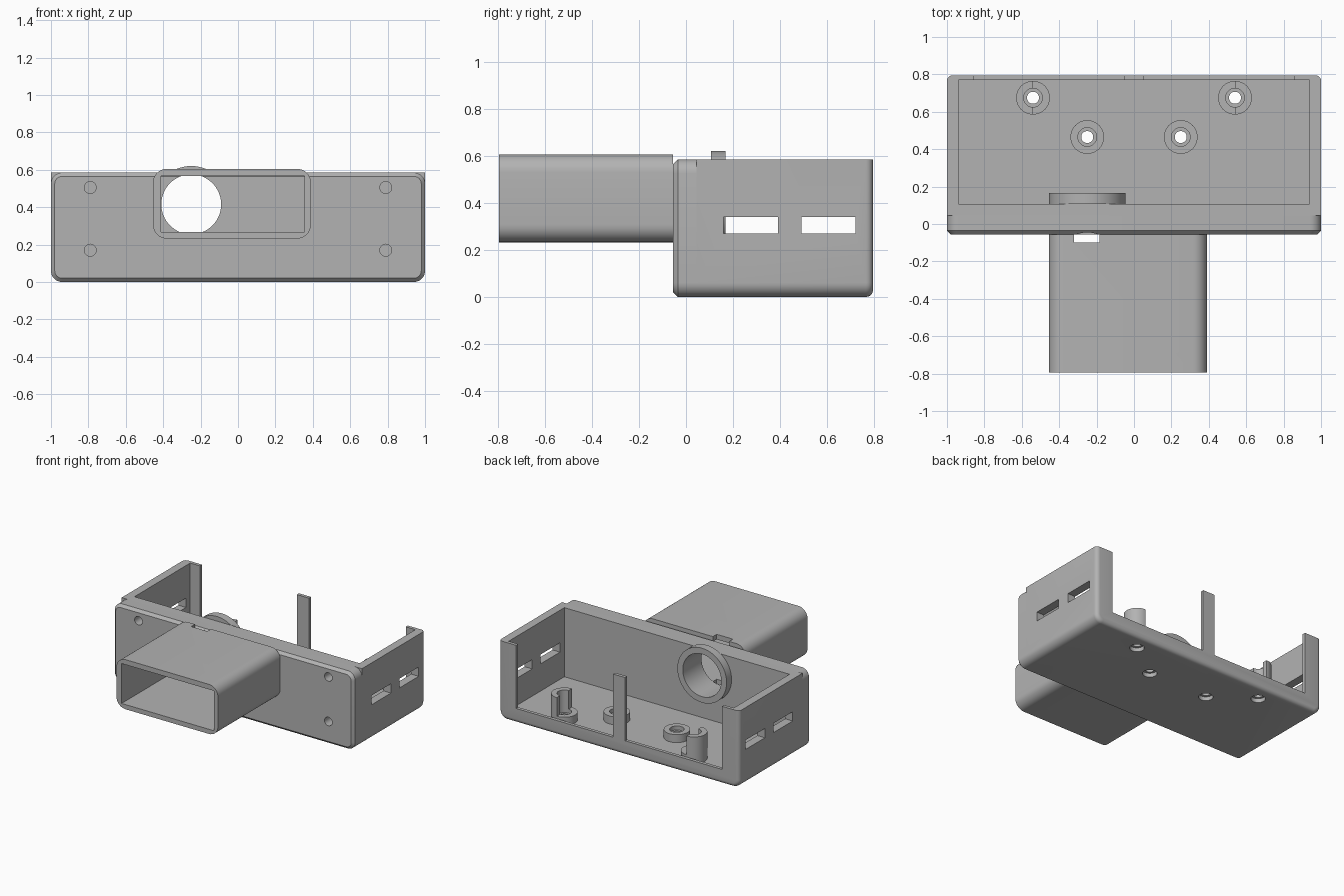
import bpy, bmesh, math
from mathutils import Matrix, Vector

old = bpy.data.objects.get("Cube")
if old:
    bpy.data.objects.remove(old, do_unlink=True)

grey = bpy.data.materials.new("plain_grey")
grey.use_nodes = True
GREY = (0.45, 0.45, 0.45, 1)
grey.diffuse_color = GREY
grey.node_tree.nodes["Principled BSDF"].inputs["Base Color"].default_value = GREY


def finish(name, bm):
    bmesh.ops.recalc_face_normals(bm, faces=bm.faces)
    me = bpy.data.meshes.new(name)
    bm.to_mesh(me)
    bm.free()
    me.materials.append(grey)
    ob = bpy.data.objects.new(name, me)
    bpy.context.collection.objects.link(ob)
    return ob


def bevel(bm, test, width, segments):
    """Bevel the edges whose two end points pass the test."""
    edges = [e for e in bm.edges if test(e.verts[0].co, e.verts[1].co)]
    bmesh.ops.bevel(bm, geom=edges, offset=width, segments=segments,
                    profile=0.5, affect='EDGES')


def box_bm(x0, x1, y0, y1, z0, z1):
    bm = bmesh.new()
    bmesh.ops.create_cube(bm, size=1)
    bmesh.ops.scale(bm, vec=(x1 - x0, y1 - y0, z1 - z0), verts=bm.verts)
    bmesh.ops.translate(bm, vec=((x0 + x1) / 2, (y0 + y1) / 2, (z0 + z1) / 2), verts=bm.verts)
    return bm


def box(name, *bounds):
    return finish(name, box_bm(*bounds))


def cylinder(name, centre, radius, depth, axis='Z', sides=48):
    bm = bmesh.new()
    turn = Matrix.Rotation(math.pi / 2, 4, 'X') if axis == 'Y' else Matrix()
    bmesh.ops.create_cone(bm, cap_ends=True, segments=sides, radius1=radius, radius2=radius,
                          depth=depth, matrix=Matrix.Translation(centre) @ turn)
    return finish(name, bm)


def cut(target, cutters):
    """Subtract each cutter from the target and bake the result."""
    for c in cutters:
        mod = target.modifiers.new("cut", 'BOOLEAN')
        mod.operation, mod.solver, mod.object = 'DIFFERENCE', 'EXACT', c
    bpy.context.view_layer.update()
    deps = bpy.context.evaluated_depsgraph_get()
    me = bpy.data.meshes.new_from_object(target.evaluated_get(deps))
    target.modifiers.clear()
    target.data = me


def discard(cutters):
    for c in cutters:
        bpy.data.objects.remove(c, do_unlink=True)


def along_y(a, b):
    return abs(a.y - b.y) > 0.05


FRONT, SPLIT, BACK, TOP = -0.055, 0.045, 0.795, 0.585
FLOOR, INNER = 0.065, 0.937
PORT = Vector((-0.25, 0, 0.415))
parts = []

# Front plate with rounded corners and a chamfered front rim
bm = box_bm(-1, 1, FRONT, SPLIT, 0, TOP)
bevel(bm, along_y, 0.06, 8)
bevel(bm, lambda a, b: max(a.y, b.y) < FRONT + 0.001, 0.02, 1)
front_plate = finish("front_plate", bm)

# Tray: rounded below and at the back, square along the top
bm = box_bm(-1, 1, SPLIT, BACK, 0, TOP)
bevel(bm, lambda a, b: along_y(a, b) and a.z < 0.01, 0.06, 8)
bevel(bm, lambda a, b: min(a.y, b.y) > BACK - 0.001 and min(a.z, b.z) < TOP - 0.01, 0.03, 5)
tray = finish("tray", bm)

# Cavity, back openings and side slots
cutters = [box("cavity", -INNER, INNER, 0.108, 0.77, FLOOR, 1),
           box("back_opening_left", 0.05, 0.857, 0.7, 1, 0.11, 1),
           box("back_opening_right", -0.857, -0.05, 0.7, 1, 0.11, 1)]
for y0, y1 in ((0.16, 0.39), (0.49, 0.72)):
    cutters.append(box("side_slot", -1.2, 1.2, y0, y1, 0.27, 0.34))

# Floor screw holes, recessed from below
mounts = [(-0.54, 0.675), (0.54, 0.675), (-0.25, 0.465), (0.25, 0.465)]
for x, y in mounts:
    cutters.append(cylinder("screw_hole", (x, y, 0), 0.032, 0.5, sides=32))
    cutters.append(cylinder("screw_recess", (x, y, 0), 0.05, 0.06, sides=32))
cut(tray, cutters)
discard(cutters)

# Round port through the front wall
port_hole = cylinder("port_hole", PORT, 0.16, 1, 'Y', 64)
cut(tray, [port_hole])

# Blind screw holes in the front plate
cutters = [cylinder("blind_hole", (x, FRONT, z), 0.032, 0.16, 'Y', 24)
           for x in (-0.79, 0.79) for z in (0.17, 0.505)]
cut(front_plate, cutters + [port_hole])
discard(cutters)

# Collar behind the port
collar = cylinder("port_collar", PORT + Vector((0, 0.137, 0)), 0.205, 0.06, 'Y', 64)
cut(collar, [port_hole])
discard([port_hole])

# Rectangular duct with a vertical slot beside the plate
bm = box_bm(-0.455, 0.39, -0.795, FRONT, 0.232, 0.605)
bevel(bm, along_y, 0.075, 8)
duct = finish("duct", bm)
cutters = [box("duct_bore", -0.412, 0.355, -1, 0, 0.267, 0.567),
           box("duct_slot", -0.32, -0.185, -0.1, 0, 0, 1)]
cut(duct, cutters)
discard(cutters)
parts += [front_plate, tray, collar, duct]

# Standoffs; the outer pair carry a taller half sleeve
for i, (x, y) in enumerate(mounts):
    low = cylinder("standoff_%d" % (i + 1), (x, y, FLOOR + 0.03), 0.09, 0.06)
    cutters = [cylinder("bore", (x, y, 0), 0.032, 1, sides=32),
               cylinder("recess", (x, y, FLOOR + 0.06), 0.05, 0.06, sides=32)]
    cut(low, cutters)
    discard(cutters)
    parts.append(low)
    if abs(x) > 0.4:
        sleeve = cylinder("half_sleeve_%d" % (i + 1), (x, y, FLOOR + 0.13), 0.09, 0.14)
        inner = -0.2 if x > 0 else 0.2
        cutters = [cylinder("bore", (x, y, 0), 0.05, 1, sides=32),
                   box("half", min(x, x + inner), max(x, x + inner), y - 0.2, y + 0.2, 0, 1)]
        cut(sleeve, cutters)
        discard(cutters)
        parts.append(sleeve)

# Smooth the curved faces, keep the edges sharp
bpy.ops.object.select_all(action='DESELECT')
for ob in parts:
    ob.select_set(True)
bpy.context.view_layer.objects.active = tray
bpy.ops.object.shade_smooth_by_angle(angle=math.radians(30))
